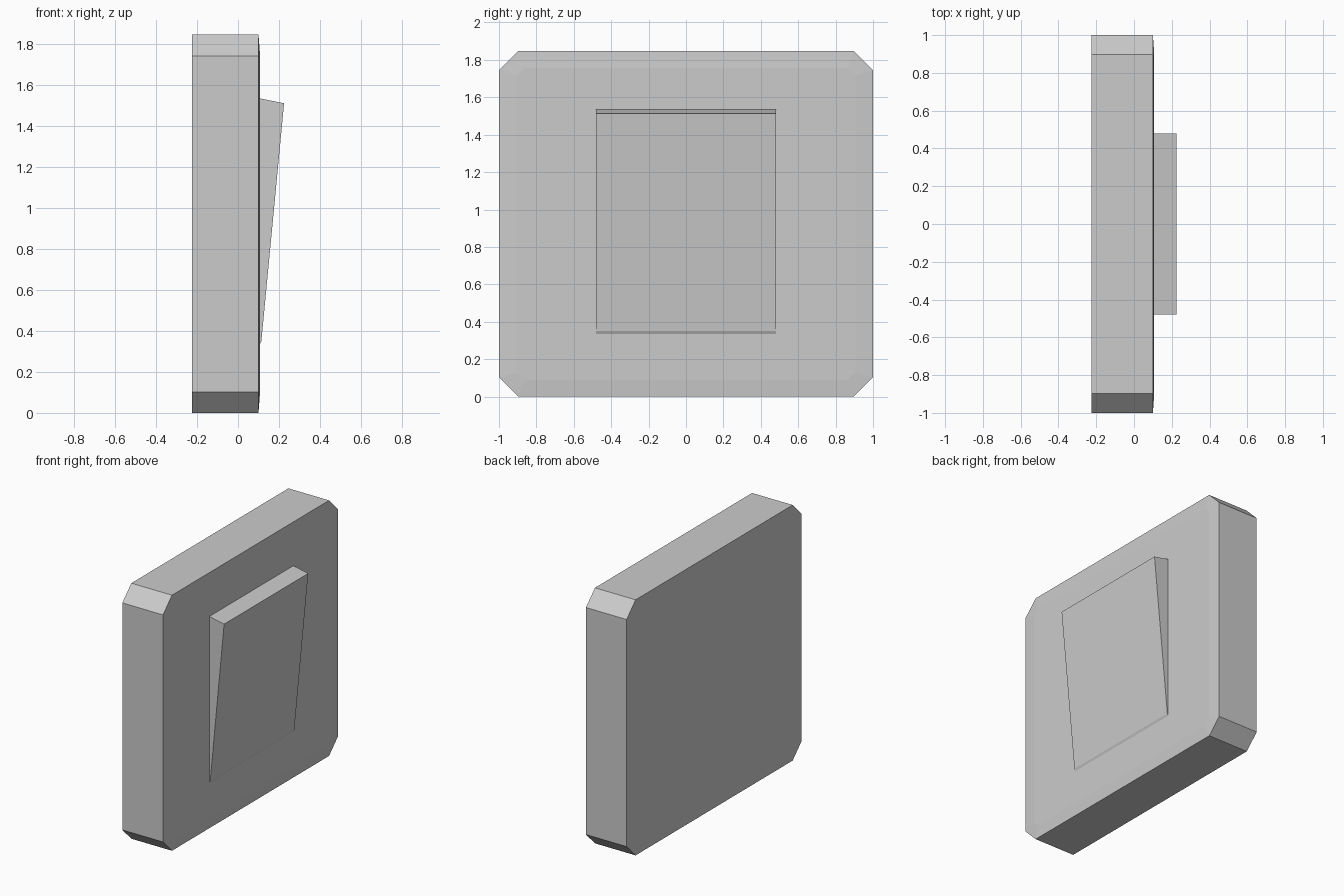
import bpy, bmesh

if "Cube" in bpy.data.objects:
    bpy.data.objects.remove(bpy.data.objects["Cube"])


def octagon(x, half_y, z0, z1, c):
    """Chamfered rectangle in the YZ plane, counter-clockwise seen from +x."""
    return [(x, -half_y + c, z0), (x, half_y - c, z0),
            (x, half_y, z0 + c), (x, half_y, z1 - c),
            (x, half_y - c, z1), (x, -half_y + c, z1),
            (x, -half_y, z1 - c), (x, -half_y, z0 + c)]


def loft(name, rings):
    """Skin equal-sized rings and cap both ends."""
    bm = bmesh.new()
    loops = [[bm.verts.new(p) for p in ring] for ring in rings]
    n = len(loops[0])
    for a, b in zip(loops, loops[1:]):
        for i in range(n):
            j = (i + 1) % n
            bm.faces.new((a[i], a[j], b[j], b[i]))
    bm.faces.new(loops[0][::-1])
    bm.faces.new(loops[-1])
    bmesh.ops.recalc_face_normals(bm, faces=bm.faces)
    mesh = bpy.data.meshes.new(name)
    bm.to_mesh(mesh)
    bm.free()
    obj = bpy.data.objects.new(name, mesh)
    bpy.context.collection.objects.link(obj)
    return obj


# Wall plate with clipped corners and a very shallow raised face
loft("wall_plate", [
    octagon(-0.225, 1.0, 0.0, 1.847, 0.103),
    octagon(0.10, 1.0, 0.0, 1.847, 0.103),
    octagon(0.107, 0.905, 0.09, 1.757, 0.04),
])

# Tilted rocker: wedge profile in XZ, extruded across y
profile = [(0.09, 0.335), (0.107, 0.335), (0.114, 0.35),
           (0.225, 1.512), (0.107, 1.536), (0.09, 1.536)]
loft("rocker_switch", [[(x, y, z) for x, z in profile] for y in (-0.48, 0.48)])
